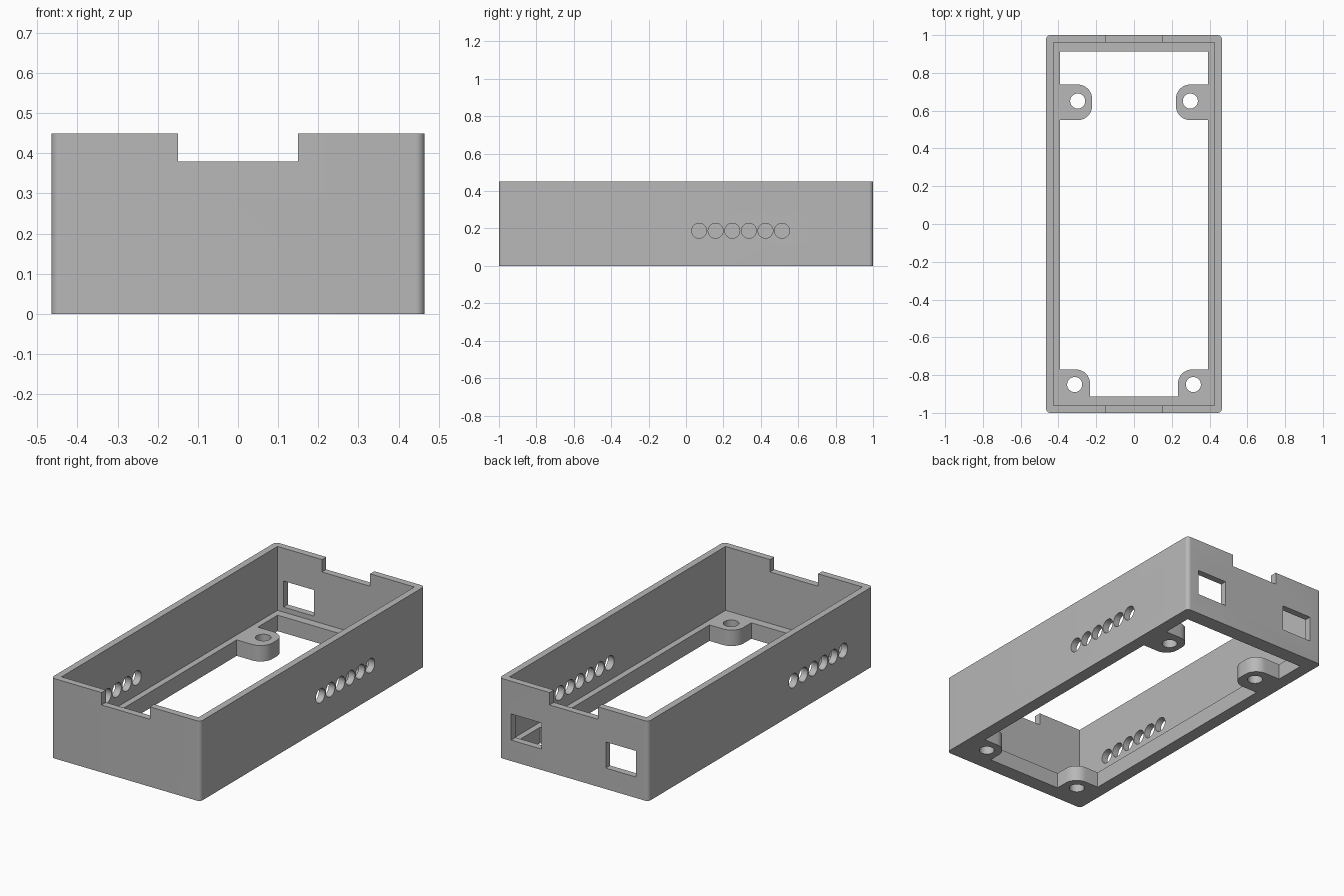
import bpy, bmesh, math
from mathutils import Matrix, Vector

if "Cube" in bpy.data.objects:
    bpy.data.objects.remove(bpy.data.objects["Cube"], do_unlink=True)

grey = bpy.data.materials.new("plain grey")
grey.use_nodes = True
COLOUR = (0.48, 0.48, 0.48, 1)
grey.diffuse_color = COLOUR
grey.node_tree.nodes["Principled BSDF"].inputs["Base Color"].default_value = COLOUR

HALF_X, HALF_Y, HEIGHT = 0.465, 1.0, 0.45
IN_X, IN_Y = 0.427, 0.962          # inside of the walls
OPEN_X, OPEN_Y = 0.393, 0.914      # opening through the floor ledge
LEDGE = 0.09


def finish(bm, name):
    bmesh.ops.recalc_face_normals(bm, faces=bm.faces)
    mesh = bpy.data.meshes.new(name)
    bm.to_mesh(mesh)
    bm.free()
    mesh.materials.append(grey)
    obj = bpy.data.objects.new(name, mesh)
    bpy.context.collection.objects.link(obj)
    return obj


def box(name, xs, ys, zs, radius=0, rounded=lambda x, y: True):
    """Box between ranges; upright edges chosen by `rounded` get a radius."""
    lo, hi = (Vector(v) for v in zip(sorted(xs), sorted(ys), sorted(zs)))
    bm = bmesh.new()
    bmesh.ops.create_cube(bm, size=1, matrix=Matrix.Translation((lo + hi) / 2)
                          @ Matrix.Diagonal((*(hi - lo), 1)))
    if radius:
        edges = []
        for e in bm.edges:
            a, b = (v.co for v in e.verts)
            if abs(a.z - b.z) > 1e-4 and rounded(a.x, a.y):
                edges.append(e)
        bmesh.ops.bevel(bm, geom=edges, offset=radius, segments=10,
                        profile=0.5, affect='EDGES')
    return finish(bm, name)


def rod(name, centre, radius, depth, along_x=False):
    bm = bmesh.new()
    turn = Matrix.Rotation(math.pi / 2, 4, 'Y') if along_x else Matrix()
    bmesh.ops.create_cone(bm, cap_ends=True, segments=40, radius1=radius,
                          radius2=radius, depth=depth,
                          matrix=Matrix.Translation(centre) @ turn)
    return finish(bm, name)


def cut(target, cutters):
    """Subtract the cutters one by one, then delete them."""
    for c in cutters:
        c.hide_render = True
        mod = target.modifiers.new("cut", 'BOOLEAN')
        mod.operation, mod.solver, mod.object = 'DIFFERENCE', 'EXACT', c
    graph = bpy.context.evaluated_depsgraph_get()
    mesh = bpy.data.meshes.new_from_object(target.evaluated_get(graph))
    target.modifiers.clear()
    target.data = mesh
    for c in cutters:
        bpy.data.objects.remove(c, do_unlink=True)


# Outer block with softly rounded upright corners
case = box("case_body", (-HALF_X, HALF_X), (-HALF_Y, HALF_Y), (0, HEIGHT), 0.022)

# Floor opening, leaving out the four screw tabs
opening = box("floor_opening", (-OPEN_X, OPEN_X), (-OPEN_Y, OPEN_Y), (-0.1, 0.2))
tabs = []
for s in (1, -1):
    tabs.append(box("back_tab", (s * 0.222, s * 0.5), (0.55, 0.738), (-0.2, 0.3),
                    0.075, lambda x, y: abs(x) < 0.3))
    tabs.append(box("front_tab", (s * 0.233, s * 0.5), (-1.1, -0.77), (-0.2, 0.3),
                    0.075, lambda x, y: abs(x) < 0.3 and y > -0.8))
cut(opening, tabs)

# Cavity above the ledge
cutters = [box("cavity", (-IN_X, IN_X), (-IN_Y, IN_Y), (LEDGE, 0.6)), opening]

# Notches in the top of both end walls, windows in the back wall
for s in (1, -1):
    cutters.append(box("notch", (-0.15, 0.15), (s * 0.9, s * 1.1), (0.38, 0.6)))
    cutters.append(box("window", (s * 0.2, s * 0.39), (0.94, 1.1), (0.118, 0.265)))

# Screw holes through the tabs
for s in (1, -1):
    for x, y in ((0.298, 0.651), (0.314, -0.85)):
        cutters.append(rod("screw_hole", (s * x, y, 0.05), 0.04, 0.3))

# Row of six vent holes in each side wall
for side, start in ((1, 0.07), (-1, -0.735)):
    for i in range(6):
        cutters.append(rod("vent_hole", (side * 0.45, start + i * 0.0887, 0.188),
                           0.04, 0.2, along_x=True))
cut(case, cutters)

# Smooth the curved walls, keep the edges sharp
bpy.ops.object.select_all(action='DESELECT')
case.select_set(True)
bpy.context.view_layer.objects.active = case
bpy.ops.object.shade_smooth_by_angle(angle=math.radians(30))
